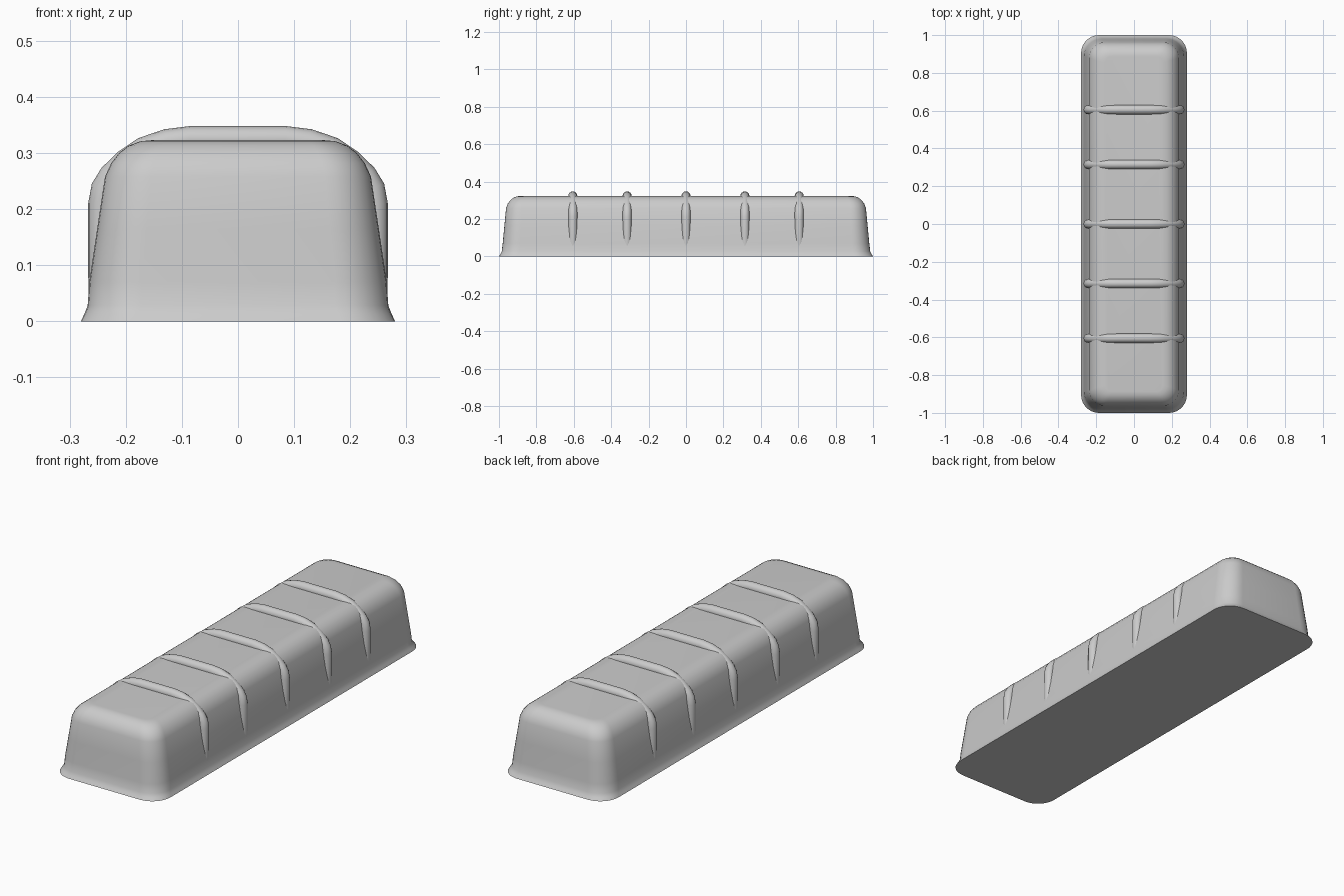
import bpy, bmesh, math
from mathutils import Vector

if "Cube" in bpy.data.objects:
    bpy.data.objects.remove(bpy.data.objects["Cube"])


def loft(name, rings, loc=(0, 0, 0)):
    """Skin a list of closed rings and cap both ends."""
    bm = bmesh.new()
    vs = [[bm.verts.new(p) for p in r] for r in rings]
    n = len(vs[0])
    for a, b in zip(vs, vs[1:]):
        for i in range(n):
            j = (i + 1) % n
            bm.faces.new((a[i], a[j], b[j], b[i]))
    bm.faces.new(vs[0])
    bm.faces.new(vs[-1])
    bmesh.ops.recalc_face_normals(bm, faces=bm.faces)
    me = bpy.data.meshes.new(name)
    bm.to_mesh(me)
    bm.free()
    ob = bpy.data.objects.new(name, me)
    bpy.context.collection.objects.link(ob)
    ob.location = loc
    bpy.ops.object.select_all(action='DESELECT')
    ob.select_set(True)
    bpy.context.view_layer.objects.active = ob
    bpy.ops.object.shade_smooth_by_angle(angle=math.radians(40))
    return ob


def rounded_rect(hx, hy, z, r, steps=8):
    pts = []
    for k, (sx, sy) in enumerate(((1, 1), (-1, 1), (-1, -1), (1, -1))):
        for s in range(steps + 1):
            a = math.pi / 2 * (k + s / steps)
            pts.append((sx * (hx - r) + r * math.cos(a),
                        sy * (hy - r) + r * math.sin(a), z))
    return pts


# Body: flared foot, tapered walls, rounded top (half x, half y, z, corner radius)
profile = [
    (0.280, 1.000, 0.000, 0.095), (0.274, 0.992, 0.013, 0.095),
    (0.268, 0.985, 0.028, 0.095), (0.265, 0.980, 0.070, 0.093),
    (0.251, 0.971, 0.165, 0.088), (0.237, 0.962, 0.258, 0.082),
    (0.226, 0.953, 0.282, 0.076), (0.212, 0.940, 0.300, 0.070),
    (0.195, 0.924, 0.313, 0.060), (0.174, 0.906, 0.321, 0.048),
    (0.152, 0.888, 0.323, 0.035),
]
loft("body", [rounded_rect(*p) for p in profile])

# Ribs: round arched bands wrapped over the body
half = [(0.242, 0.055), (0.243, 0.080), (0.243, 0.210), (0.238, 0.237),
        (0.225, 0.258), (0.198, 0.284), (0.167, 0.305), (0.126, 0.319),
        (0.085, 0.324)]
path = [Vector((x, 0, z)) for x, z in half]
path += [Vector((-x, 0, z)) for x, z in reversed(half)]
R = 0.024
rings = []
for i, p in enumerate(path):
    t = (path[min(i + 1, len(path) - 1)] - path[max(i - 1, 0)]).normalized()
    out = Vector((t.z, 0, -t.x))
    rings.append([p + out * R * math.cos(a) + Vector((0, R * math.sin(a), 0))
                  for a in (math.tau * k / 16 for k in range(16))])
for i, y in enumerate((-0.605, -0.315, 0.0, 0.315, 0.605)):
    loft(f"rib_{i + 1}", rings, (0, y, 0))
